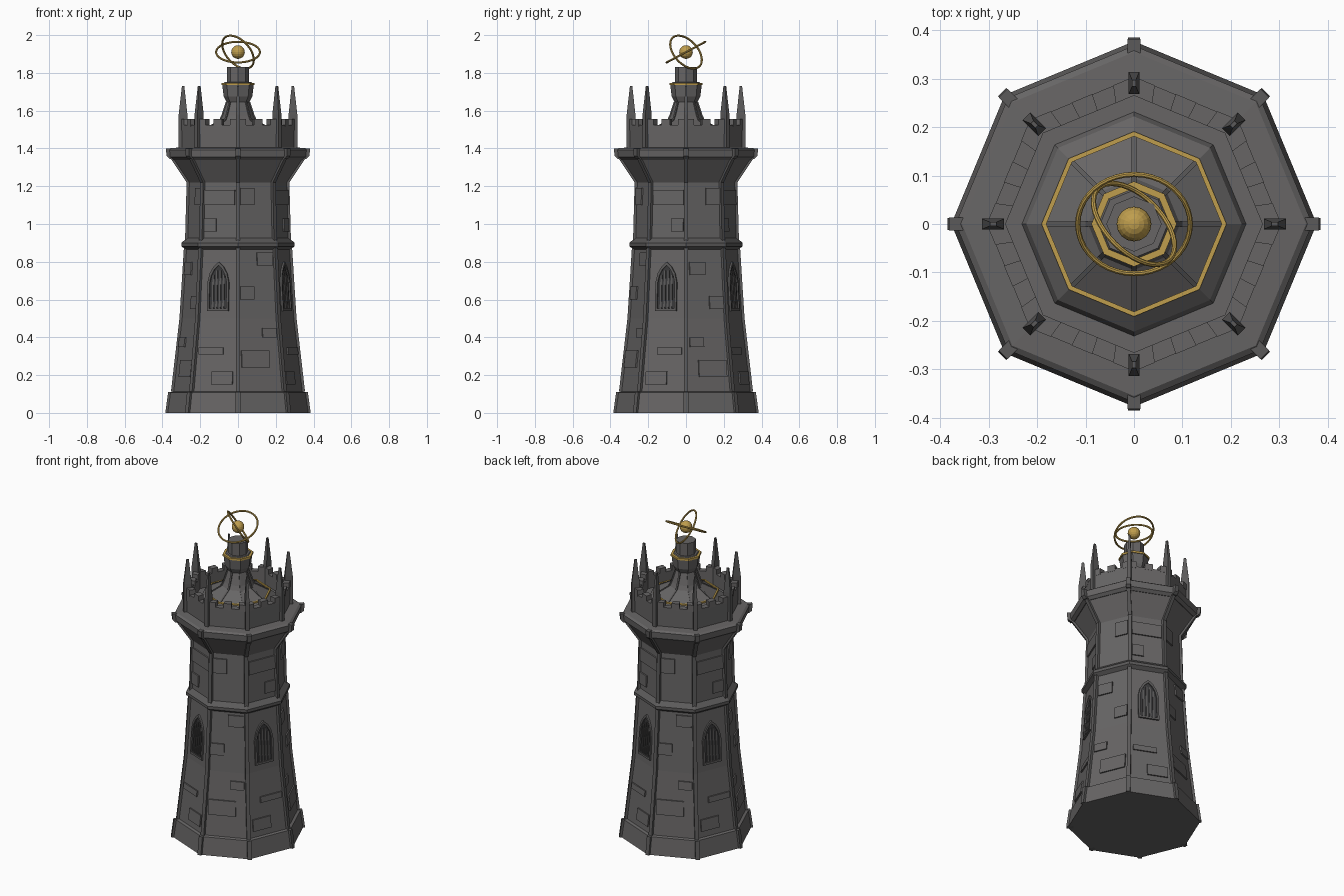
import bpy, bmesh, math
from mathutils import Vector, Matrix

if "Cube" in bpy.data.objects:
    bpy.data.objects.remove(bpy.data.objects["Cube"])


def material(name, rgb):
    m = bpy.data.materials.new(name)
    m.diffuse_color = (*rgb, 1)
    m.use_nodes = True
    m.node_tree.nodes["Principled BSDF"].inputs["Base Color"].default_value = m.diffuse_color
    return m


STONE = material("grey stone", (0.135, 0.13, 0.13))
TRIM = material("dark stone trim", (0.105, 0.102, 0.102))
DARK = material("window dark", (0.04, 0.04, 0.042))
GOLD = material("gold", (0.52, 0.34, 0.075))


def finish(bm, name, mat):
    bmesh.ops.recalc_face_normals(bm, faces=bm.faces)
    me = bpy.data.meshes.new(name)
    bm.to_mesh(me)
    bm.free()
    me.materials.append(mat)
    ob = bpy.data.objects.new(name, me)
    bpy.context.collection.objects.link(ob)
    return ob


def polar(r, a, z):
    return Vector((r * math.cos(a), r * math.sin(a), z))


def octagon(name, profile, mat, closed=False):
    """Eight-sided lathe of (radius, z) points, corners on the axes."""
    bm = bmesh.new()
    rings = [[bm.verts.new(polar(r, k * math.pi / 4, z)) for k in range(8)] for r, z in profile]
    pairs = list(zip(rings, rings[1:]))
    if closed:
        pairs.append((rings[-1], rings[0]))
    else:
        bm.faces.new(rings[0])
        bm.faces.new(rings[-1])
    for a, b in pairs:
        for k in range(8):
            j = (k + 1) % 8
            bm.faces.new((a[k], a[j], b[j], b[k]))
    return finish(bm, name, mat)


def solid(bm, lower, upper):
    """Closed solid between two matching outlines."""
    a = [bm.verts.new(p) for p in lower]
    b = [bm.verts.new(p) for p in upper]
    bm.faces.new(a)
    bm.faces.new(b)
    for i in range(len(a)):
        j = (i + 1) % len(a)
        bm.faces.new((a[i], a[j], b[j], b[i]))


def corner_ribs(name, profile, width, out, mat, inward=0.03):
    """Square ribs that follow a profile at all eight corners."""
    bm = bmesh.new()
    for k in range(8):
        a = k * math.pi / 4
        t = Vector((-math.sin(a), math.cos(a), 0)) * width / 2
        rings = []
        for r, z in profile:
            o, i = polar(r + out, a, z), polar(r - inward, a, z)
            rings.append([bm.verts.new(p) for p in (o - t, o + t, i + t, i - t)])
        bm.faces.new(rings[0])
        bm.faces.new(rings[-1])
        for p, q in zip(rings, rings[1:]):
            for n in range(4):
                m = (n + 1) % 4
                bm.faces.new((p[n], p[m], q[m], q[n]))
    return finish(bm, name, mat)


# Tower body with ledge and parapet
WALL = [(0.345, 0.112), (0.30, 0.5), (0.277, 0.865), (0.27, 0.925), (0.262, 1.22)]
CROWN = [(0.345, 1.345), (0.362, 1.355), (0.366, 1.395)]
octagon("tower_wall", [(0.35, 0.02)] + WALL + [(0.345, 1.345), (0.30, 1.39), (0.303, 1.525),
        (0.265, 1.525), (0.265, 1.45)], STONE)
octagon("plinth", [(0.377, 0), (0.362, 0.108), (0.34, 0.114)], STONE)
octagon("string_course", [(0.27, 0.86), (0.30, 0.882), (0.30, 0.9), (0.265, 0.93)], TRIM)
octagon("ledge_band", [(0.25, 1.335), (0.345, 1.34), (0.364, 1.355), (0.368, 1.393),
        (0.355, 1.402), (0.29, 1.406)], STONE)

# Corner ribs and spikes
corner_ribs("wall_ribs", WALL + CROWN, 0.022, 0.01, TRIM)
corner_ribs("ledge_corner_blocks", [(0.35, 1.345), (0.366, 1.36), (0.37, 1.4)], 0.026, 0.012, TRIM)
corner_ribs("plinth_ribs", [(0.375, 0), (0.36, 0.11)], 0.024, 0.01, TRIM)
bm = bmesh.new()
for k in range(8):
    a = k * math.pi / 4
    t = Vector((-math.sin(a), math.cos(a), 0))

    def section(r0, r1, w, z):
        return [polar(r, a, z) + t * s * w / 2 for r, s in ((r0, -1), (r1, -1), (r1, 1), (r0, 1))]
    solid(bm, section(0.267, 0.314, 0.022, 1.395), section(0.268, 0.314, 0.022, 1.58))
    solid(bm, section(0.268, 0.314, 0.022, 1.58), section(0.284, 0.297, 0.008, 1.73))
finish(bm, "parapet_spikes", TRIM)

# Battlements: three merlons on each side
bm = bmesh.new()
for k in range(8):
    a0, a1 = k * math.pi / 4, (k + 1) * math.pi / 4
    for f0, f1 in ((0, 0.2), (0.4, 0.6), (0.8, 1)):
        def quad(z):
            return [polar(r, a0, z).lerp(polar(r, a1, z), f)
                    for r, f in ((0.265, f0), (0.304, f0), (0.304, f1), (0.265, f1))]
        solid(bm, quad(1.515), quad(1.555))
finish(bm, "battlements", STONE)


# Details laid on the sloping wall faces
def wall_point(face, u, z, d):
    for (r0, z0), (r1, z1) in zip(WALL, WALL[1:]):
        if z <= z1:
            break
    r = (r0 + (r1 - r0) * (z - z0) / (z1 - z0)) * math.cos(math.pi / 8) + d
    a = math.radians(-112.5 + 45 * face)
    return polar(r, a, z) + Vector((-math.sin(a), math.cos(a), 0)) * u


def plate(bm, face, outline, thick):
    solid(bm, [wall_point(face, u, z, -0.012) for u, z in outline],
          [wall_point(face, u, z, thick) for u, z in outline])


def box(u0, u1, z0, z1):
    return [(u0, z0), (u1, z0), (u1, z1), (u0, z1)]


# Pointed windows on every other face
def arch(w, z0, z1, tip):
    right = [(w, z0), (w, z1), (w * 0.8, z1 + (tip - z1) * 0.45), (w * 0.45, z1 + (tip - z1) * 0.77)]
    return right + [(0, tip)] + [(-u, z) for u, z in reversed(right)]


outer, inner = arch(0.061, 0.54, 0.69, 0.80), arch(0.049, 0.553, 0.688, 0.782)
panes, frames = bmesh.new(), bmesh.new()
for face in (0, 2, 4, 6):
    plate(panes, face, inner, 0.002)
    for i in range(len(outer)):
        j = (i + 1) % len(outer)
        plate(frames, face, [outer[i], outer[j], inner[j], inner[i]], 0.01)
    for u in (-0.03, -0.01, 0.01, 0.03):
        plate(frames, face, box(u - 0.0045, u + 0.0045, 0.553, 0.765 - abs(u) * 1.2), 0.007)
finish(panes, "window_panes", DARK)
finish(frames, "window_frames", TRIM)

# Raised stone blocks
BLOCKS = [[(-0.09, 0.085, 1.1, 1.18), (-0.1, 0.04, 0.31, 0.345), (-0.02, 0.1, 0.15, 0.22),
           (-0.09, -0.02, 0.96, 1.03)],
          [(-0.1, -0.02, 0.6, 0.67), (-0.105, 0.055, 0.24, 0.33), (0.0, 0.09, 0.78, 0.85),
           (-0.09, -0.01, 1.1, 1.19), (0.02, 0.1, 0.4, 0.45)]]
bm = bmesh.new()
for face in range(8):
    flip = -1 if face in (2, 3, 6, 7) else 1
    for u0, u1, z0, z1 in BLOCKS[face % 2]:
        s = 0.05 if flip < 0 and z0 < 1 and face % 2 else 0
        u0, u1 = sorted((u0 * flip, u1 * flip))
        if z1 - s < 0.86:
            z0, z1 = z0 - s, z1 - s
        plate(bm, face, box(u0, u1, z0, z1), 0.008)
finish(bm, "raised_stone_blocks", STONE)

# Central spire on the roof
CONE = [(0.182, 1.5), (0.095, 1.55), (0.083, 1.575), (0.06, 1.645)]
octagon("spire_base", [(0.235, 1.44), (0.222, 1.475), (0.19, 1.5), (0.18, 1.5)], STONE)
octagon("spire_cone", CONE + [(0.076, 1.675), (0.083, 1.735), (0.07, 1.752)], STONE)
octagon("spire_column", [(0.057, 1.74), (0.057, 1.83)], STONE)
corner_ribs("spire_ribs", CONE, 0.01, 0.005, TRIM, 0.012)
octagon("roof_gold_ring", [(0.191, 1.495), (0.191, 1.508), (0.181, 1.508), (0.181, 1.495)], GOLD, True)
octagon("collar_gold_ring", [(0.088, 1.735), (0.088, 1.747), (0.07, 1.747), (0.07, 1.735)], GOLD, True)

# Golden orb and its two orbit rings
CENTRE = Vector((0, 0, 1.91))
bm = bmesh.new()
bmesh.ops.create_uvsphere(bm, u_segments=16, v_segments=10, radius=0.036)
bmesh.ops.translate(bm, verts=bm.verts, vec=CENTRE)
finish(bm, "golden_orb", GOLD)


def orbit(name, radius, normal):
    bm = bmesh.new()
    rot = Vector((0, 0, 1)).rotation_difference(Vector(normal)).to_matrix().to_4x4()
    n, tube = 40, 0.0055
    rings = [[bm.verts.new(polar(radius + tube * math.cos(b * math.pi / 4), i * math.tau / n,
                                 tube * math.sin(b * math.pi / 4))) for b in range(8)] for i in range(n)]
    for i in range(n):
        p, q = rings[i], rings[(i + 1) % n]
        for b in range(8):
            c = (b + 1) % 8
            bm.faces.new((p[b], q[b], q[c], p[c]))
    bmesh.ops.transform(bm, matrix=Matrix.Translation(CENTRE) @ rot, verts=bm.verts)
    finish(bm, name, GOLD)


orbit("orbit_ring_wide", 0.116, (0, -0.47, 0.88))
orbit("orbit_ring_steep", 0.104, (0.59, 0.59, 0.54))
